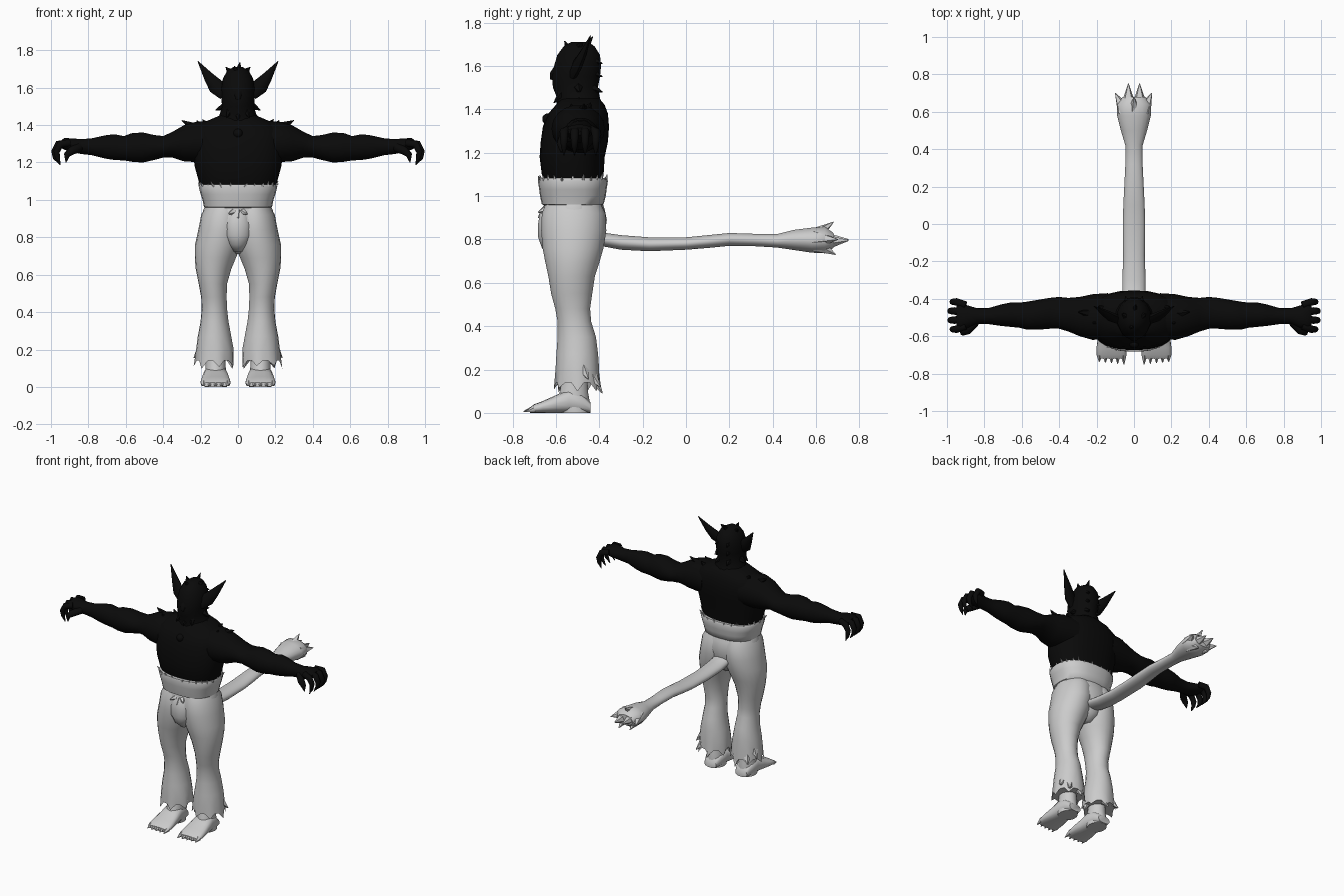
import bpy, bmesh, math, random
from mathutils import Vector as V

random.seed(4)

def material(name, c):
    m = bpy.data.materials.new(name)
    m.diffuse_color = (c, c, c, 1)
    return m

BLACK = material("black fur", 0.003)
GREY = material("light grey cloth", 0.6)

def finish(name, bm, mat, angle=50):
    bmesh.ops.recalc_face_normals(bm, faces=bm.faces)
    me = bpy.data.meshes.new(name)
    bm.to_mesh(me)
    bm.free()
    me.materials.append(mat)
    ob = bpy.data.objects.new(name, me)
    bpy.context.collection.objects.link(ob)
    bpy.ops.object.select_all(action='DESELECT')
    ob.select_set(True)
    bpy.context.view_layer.objects.active = ob
    bpy.ops.object.shade_smooth_by_angle(angle=math.radians(angle))
    return ob

def skin(bm, rings, n=18, power=1.0):
    """Skin rings of (centre, half axis u, half axis v), closed at both ends."""
    def bend(t):
        return math.copysign(abs(t) ** power, t)
    loops = []
    for c, u, v in rings:
        loops.append([bm.verts.new(c + u * bend(math.cos(a)) + v * bend(math.sin(a)))
                      for a in (2 * math.pi * i / n for i in range(n))])
    for p, q in zip(loops, loops[1:]):
        for i in range(n):
            bm.faces.new((p[i], p[(i + 1) % n], q[(i + 1) % n], q[i]))
    bm.faces.new(loops[0])
    bm.faces.new(loops[-1])
    return loops

def loft(name, axis, rows, mat, side=1, n=18, power=1.0, ragged=0):
    """rows: position on axis, then min and max on each of the two other axes."""
    others = [k for k in range(3) if k != axis]
    rings = []
    for t, a0, a1, b0, b1 in rows:
        c, u, v = V(), V(), V()
        c[axis], c[others[0]], c[others[1]] = t, (a0 + a1) / 2, (b0 + b1) / 2
        u[others[0]], v[others[1]] = (a1 - a0) / 2, (b1 - b0) / 2
        c.x *= side
        u.x *= side
        rings.append((c, u, v))
    bm = bmesh.new()
    loops = skin(bm, rings, n, power)
    # torn edge: pull every third point of the first ring down and outward
    if ragged:
        for i, v in enumerate(loops[0]):
            if i % 3 == 0:
                v.co += (v.co - rings[0][0]) * .12 - V((0, 0, random.uniform(.7, 1.3) * ragged))
    return finish(name, bm, mat)

def tube(bm, pts, radii, n=8):
    pts = [V(p) for p in pts]
    rings = []
    for i, p in enumerate(pts):
        d = (pts[min(i + 1, len(pts) - 1)] - pts[max(i - 1, 0)]).normalized()
        u = d.cross(V((0, 1, 0)) if abs(d.y) < 0.9 else V((1, 0, 0))).normalized()
        rings.append((p, u * radii[i], d.cross(u) * radii[i]))
    skin(bm, rings, n)

def spikes(name, items, mat):
    """Pointed tufts: (base, tip, radius)."""
    bm = bmesh.new()
    for base, tip, r in items:
        tube(bm, [base, tip], [r, 0.002], 5)
    return finish(name, bm, mat, 20)

# Torso, neck and head
loft("torso", 2, [
    (1.03, -.19, .19, -.64, -.39), (1.10, -.21, .21, -.665, -.38),
    (1.18, -.232, .232, -.675, -.375), (1.25, -.24, .24, -.67, -.36),
    (1.32, -.245, .245, -.66, -.355), (1.38, -.23, .23, -.635, -.36),
    (1.42, -.17, .17, -.60, -.375), (1.45, -.10, .10, -.58, -.40)], BLACK, n=24, power=.85)
loft("head", 2, [
    (1.40, -.12, .12, -.60, -.38), (1.45, -.10, .10, -.595, -.395),
    (1.50, -.085, .085, -.615, -.405), (1.55, -.09, .09, -.62, -.395),
    (1.60, -.092, .092, -.61, -.39), (1.65, -.08, .08, -.595, -.395),
    (1.69, -.058, .058, -.565, -.42), (1.71, -.025, .025, -.53, -.45)], BLACK)
bm = bmesh.new()
bmesh.ops.create_uvsphere(bm, u_segments=12, v_segments=8, radius=.026)
bmesh.ops.translate(bm, verts=bm.verts, vec=(0, -.637, 1.355))
finish("neck_pendant", bm, BLACK)
bm = bmesh.new()
tube(bm, [(0, -.58, 1.585), (0, -.61, 1.555), (0, -.615, 1.535)], [.03, .022, .012])
finish("nose", bm, BLACK)

# Hair, mane and beard tufts
tufts = [((0, -.55, 1.48), (0, -.61, 1.43), .04), ((0, -.48, 1.66), (.01, -.43, 1.735), .03),
         ((0, -.53, 1.66), (-.02, -.56, 1.715), .03)]
for s in (-1, 1):
    for z in (1.44, 1.49):
        tufts.append(((s * .05, -.50, z + .02), (s * .12, -.49, z - .01), .035))
    for z in (1.48, 1.55, 1.61):
        tufts.append(((s * .03, -.46, z + .03), (s * .045, -.385, z), .035))
    tufts += [((s * .03, -.50, 1.67), (s * .065, -.48, 1.71), .03),
              ((s * .04, -.56, 1.49), (s * .06, -.60, 1.44), .03)]
spikes("hair_tufts", tufts, BLACK)

for s, side in ((-1, "right"), (1, "left")):
    # Large pointed ear, flattened like a leaf
    bm = bmesh.new()
    skin(bm, [(V((s * x, y, z)), V((s * w, 0, -w * .8)), V((0, d, 0))) for x, y, z, w, d in (
        (.07, -.52, 1.56, .025, .02), (.115, -.50, 1.605, .034, .025),
        (.155, -.475, 1.655, .022, .018), (.214, -.44, 1.74, .002, .002))], 8)
    finish(side + "_ear", bm, BLACK)

    # Arm: shoulder, upper arm, elbow, forearm, wrist and palm
    loft(side + "_arm", 0, [
        (x, y0, y1, z0, z1) for x, y0, y1, z0, z1 in (
            (.14, -.61, -.37, 1.20, 1.42), (.22, -.62, -.375, 1.20, 1.42),
            (.29, -.60, -.39, 1.205, 1.40), (.35, -.575, -.395, 1.225, 1.365),
            (.40, -.56, -.39, 1.225, 1.342), (.45, -.56, -.395, 1.212, 1.348),
            (.51, -.565, -.405, 1.198, 1.362), (.57, -.565, -.415, 1.203, 1.357),
            (.61, -.555, -.42, 1.21, 1.342), (.66, -.55, -.42, 1.212, 1.352),
            (.71, -.545, -.43, 1.22, 1.346), (.78, -.535, -.45, 1.238, 1.33),
            (.84, -.535, -.45, 1.245, 1.325), (.89, -.555, -.435, 1.255, 1.33),
            (.93, -.56, -.425, 1.268, 1.33), (.95, -.545, -.44, 1.28, 1.315))],
        BLACK, side=s)

    # Curled clawed fingers and thumb
    bm = bmesh.new()
    for i in range(4):
        y = -.545 + .037 * i
        e = y + .012 * (i - 1.5)
        r = .022 if i in (1, 2) else .01
        tube(bm, [(s * .90, y, 1.305), (s * (.94 + r), e, 1.297), (s * (.96 + r), e, 1.258),
                  (s * (.955 + r), e, 1.225), (s * .95, e, 1.187)], [.02, .02, .017, .013, .002])
    tube(bm, [(s * .85, -.525, 1.28), (s * .89, -.57, 1.262), (s * .915, -.58, 1.24),
              (s * .92, -.575, 1.20)], [.025, .022, .017, .002])
    finish(side + "_fingers", bm, BLACK)

    # Shoulder fur
    spikes(side + "_shoulder_fur", [
        ((s * .22, -.48, 1.38), (s * .30, -.47, 1.425), .035),
        ((s * .15, -.46, 1.38), (s * .19, -.44, 1.43), .035),
        ((s * .19, -.52, 1.37), (s * .22, -.53, 1.425), .035)], BLACK)

    # Trouser leg with a flared ragged hem
    loft(side + "_trouser_leg", 2, [
        (z, x0, x1, y0, y1) for z, x0, x1, y0, y1 in (
            (.14, .025, .225, -.60, -.40), (.20, .022, .224, -.602, -.40),
            (.27, .035, .215, -.598, -.405), (.35, .05, .20, -.592, -.415),
            (.42, .058, .194, -.592, -.437), (.48, .06, .197, -.603, -.442),
            (.55, .058, .21, -.622, -.432), (.63, .035, .226, -.635, -.42),
            (.69, .01, .231, -.648, -.40), (.76, -.02, .23, -.662, -.38),
            (.84, -.03, .212, -.668, -.367), (.92, -.03, .197, -.665, -.372),
            (.97, -.02, .17, -.645, -.395))], GREY, side=s, n=21, ragged=.035)
    spikes(side + "_trouser_hem", [
        ((s * .18, -.48, .22), (s * .237, -.45, .155), .04),
        ((s * .10, -.46, .21), (s * .11, -.385, .09), .045),
        ((s * .15, -.46, .20), (s * .20, -.395, .12), .045),
        ((s * .06, -.52, .19), (s * .03, -.53, .10), .035)], GREY)

    # Bare foot with ankle and clawed toes
    loft(side + "_ankle", 2, [
        (.0, .06, .18, -.58, -.445), (.04, .06, .18, -.60, -.44), (.09, .065, .175, -.585, -.45),
        (.18, .068, .172, -.565, -.455)], GREY, side=s)
    loft(side + "_foot", 1, [
        (y, .12 - w, .12 + w, 0, h) for y, w, h in (
            (-.44, .045, .05), (-.48, .06, .09), (-.54, .065, .11), (-.60, .073, .082),
            (-.66, .08, .055), (-.70, .08, .04), (-.72, .072, .025))], GREY, side=s, power=.75)
    spikes(side + "_toe_claws", [
        ((s * (.056 + .032 * i), -.70, .018), (s * (.054 + .033 * i), -.75 + .003 * i, .006), .017)
        for i in range(5)], GREY)

# Trouser seat and front bulge
loft("trouser_seat", 2, [
    (.71, -.03, .03, -.58, -.44), (.75, -.10, .10, -.635, -.40), (.82, -.16, .16, -.665, -.375),
    (.89, -.19, .19, -.668, -.365), (.94, -.188, .188, -.66, -.375),
    (.98, -.17, .17, -.65, -.39)], GREY, n=24)
loft("trouser_front", 2, [
    (.72, -.025, .025, -.62, -.54), (.76, -.055, .055, -.665, -.55),
    (.81, -.075, .075, -.683, -.56), (.87, -.075, .075, -.683, -.56),
    (.92, -.06, .06, -.675, -.58), (.945, -.035, .035, -.66, -.60)], GREY)
spikes("front_tuft", [((x, -.65, .935), (x * 2, -.682, .90 + abs(x)), .02)
                      for x in (-.025, 0, .025)], GREY)

# Thick folded waistband with a ragged top edge
loft("waistband", 2, [
    (.955, -.165, .165, -.65, -.39), (.962, -.182, .182, -.665, -.38),
    (1.00, -.19, .19, -.673, -.37), (1.03, -.20, .20, -.677, -.366),
    (1.07, -.21, .21, -.683, -.36), (1.082, -.205, .205, -.68, -.365)],
    GREY, n=24, power=.8)
fringe = []
for i in range(26):
    a = 2 * math.pi * i / 26
    c, t = [math.copysign(abs(k) ** .8, k) for k in (math.cos(a), math.sin(a))]
    fringe.append(((.20 * c, -.5225 + .152 * t, 1.07),
                   (.212 * c + random.uniform(-.012, .012), -.5225 + .16 * t,
                    random.uniform(1.085, 1.105)), .009))
spikes("waistband_fringe", fringe, GREY)

# Tail and its tufted end
loft("tail", 1, [
    (-.44, -.06, .06, .78, .86), (-.37, -.062, .062, .765, .83), (-.30, -.062, .062, .752, .82),
    (-.17, -.058, .058, .745, .81), (0, -.06, .06, .752, .81), (.10, -.057, .057, .76, .82),
    (.20, -.052, .052, .77, .83), (.32, -.046, .046, .768, .826), (.42, -.046, .046, .762, .825),
    (.50, -.07, .07, .75, .845), (.58, -.09, .09, .738, .855), (.64, -.092, .092, .735, .86),
    (.68, -.06, .06, .76, .83)], GREY)
spikes("tail_tuft", [
    ((.05, .60, .80), (.095, .70, .80), .045), ((-.05, .60, .80), (-.10, .70, .79), .045),
    ((.03, .63, .79), (.03, .75, .795), .045), ((-.03, .63, .80), (-.03, .75, .80), .045),
    ((0, .59, .815), (0, .68, .88), .04), ((.04, .60, .78), (.04, .69, .73), .04),
    ((-.04, .60, .78), (-.04, .68, .735), .04)], GREY)
